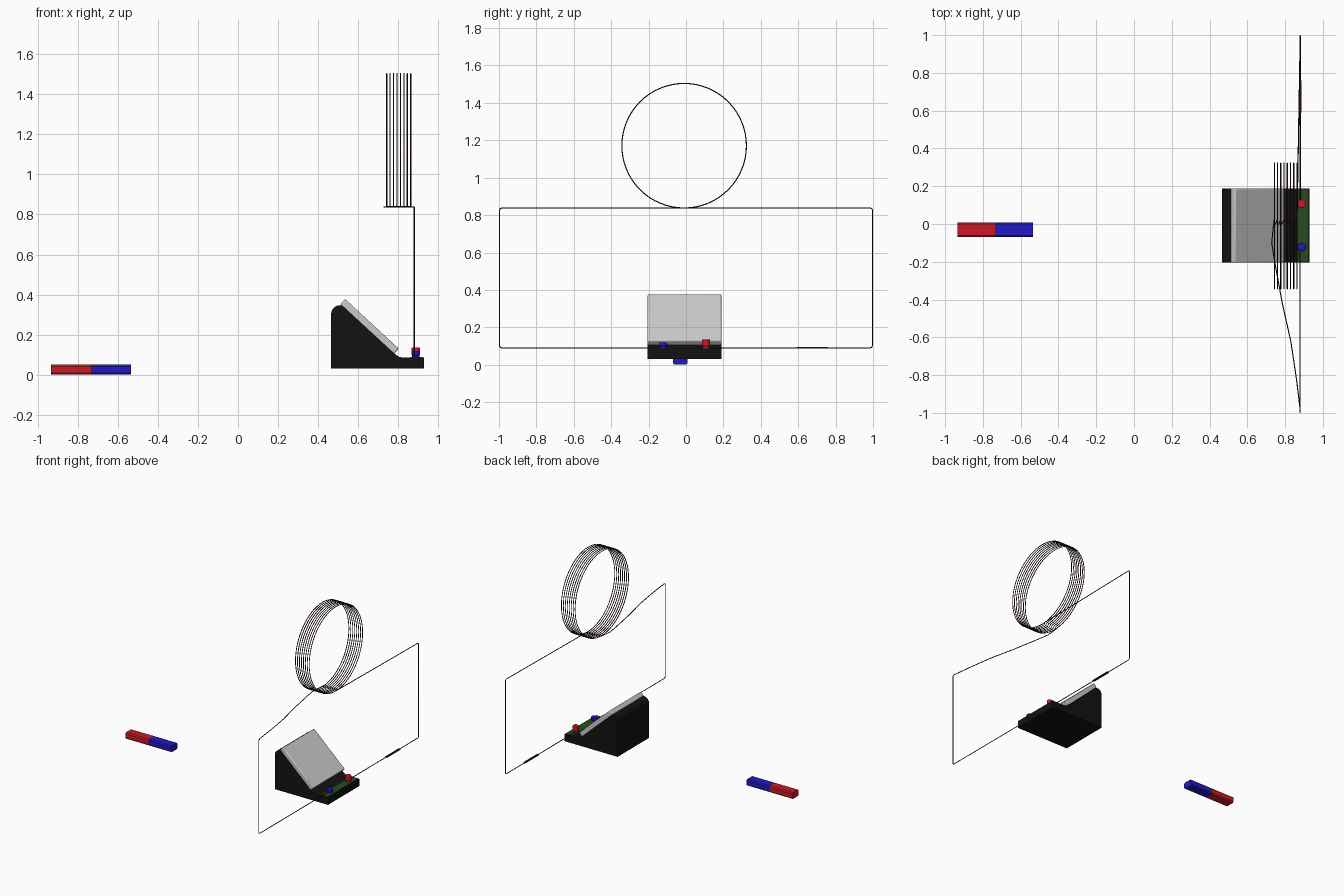
import bpy, bmesh, math
from mathutils import Vector

if "Cube" in bpy.data.objects:
    bpy.data.objects.remove(bpy.data.objects["Cube"])

def material(name, rgb):
    m = bpy.data.materials.new(name)
    m.diffuse_color = (*rgb, 1)
    m.use_nodes = True
    m.node_tree.nodes["Principled BSDF"].inputs["Base Color"].default_value = m.diffuse_color
    return m

RED = material("red", (0.6, 0.01, 0.02))
BLUE = material("blue", (0.015, 0.01, 0.55))
BLACK = material("black", (0.006, 0.006, 0.006))
GREEN = material("green", (0.02, 0.07, 0.015))
COPPER = material("dark_copper", (0.03, 0.008, 0.005))

def finish(ob, mat=None, bevel=0, segments=2):
    if mat:
        ob.data.materials.append(mat)
    if bevel:
        b = ob.modifiers.new("bevel", 'BEVEL')
        b.width, b.segments, b.limit_method = bevel, segments, 'ANGLE'
    bpy.ops.object.select_all(action='DESELECT')
    ob.select_set(True)
    bpy.context.view_layer.objects.active = ob
    bpy.ops.object.shade_smooth_by_angle(angle=math.radians(35))
    return ob

def prism(name, profile, start, offset, place, mat=None, bevel=0):
    """Extrude a 2D profile; place maps (a, b, along) to a 3D point."""
    bm = bmesh.new()
    face = bm.faces.new([bm.verts.new(place(a, b, start)) for a, b in profile])
    ext = bmesh.ops.extrude_face_region(bm, geom=[face])["geom"]
    step = Vector(place(0, 0, offset)) - Vector(place(0, 0, 0))
    bmesh.ops.translate(bm, vec=step, verts=[v for v in ext if isinstance(v, bmesh.types.BMVert)])
    bmesh.ops.recalc_face_normals(bm, faces=bm.faces)
    me = bpy.data.meshes.new(name)
    bm.to_mesh(me)
    bm.free()
    ob = bpy.data.objects.new(name, me)
    bpy.context.collection.objects.link(ob)
    return finish(ob, mat, bevel)

def box(name, lo, hi, mat=None):
    prof = [(lo[0], lo[1]), (hi[0], lo[1]), (hi[0], hi[1]), (lo[0], hi[1])]
    return prism(name, prof, lo[2], hi[2] - lo[2], lambda a, b, t: (a, b, t), mat)

def cylinder(name, x, y, z0, z1, r, mat, bevel=0):
    bpy.ops.mesh.primitive_cylinder_add(vertices=24, radius=r, depth=z1 - z0,
                                        location=(x, y, (z0 + z1) / 2))
    ob = bpy.context.object
    ob.name = name
    return finish(ob, mat, bevel)

def wire(name, pts, r=0.003):
    cu = bpy.data.curves.new(name, 'CURVE')
    cu.dimensions = '3D'
    cu.bevel_depth, cu.bevel_resolution, cu.use_fill_caps = r, 1, True
    sp = cu.splines.new('POLY')
    sp.points.add(len(pts) - 1)
    for p, co in zip(sp.points, pts):
        p.co = (*co, 1)
    ob = bpy.data.objects.new(name, cu)
    bpy.context.collection.objects.link(ob)
    bpy.ops.object.select_all(action='DESELECT')
    ob.select_set(True)
    bpy.context.view_layer.objects.active = ob
    bpy.ops.object.convert(target='MESH')
    return finish(bpy.context.object, COPPER)

along_x = lambda a, b, t: (t, a, b)
along_y = lambda a, b, t: (a, t, b)

# Bar magnet: chamfered section, one half per pole
c = 0.008
y0, y1, zt = -0.07, 0.008, 0.05
section = [(y0 + c, 0), (y1 - c, 0), (y1, c), (y1, zt - c),
           (y1 - c, zt), (y0 + c, zt), (y0, zt - c), (y0, c)]
prism("magnet_red_pole", section, -0.935, 0.2, along_x, RED)
prism("magnet_blue_pole", section, -0.735, 0.2, along_x, BLUE)

# Meter body: sloped wedge with rounded back corner
Y0, YW = -0.205, 0.394
body = [(0.465, 0.03), (0.93, 0.03), (0.93, 0.085), (0.825, 0.085),
        (0.808, 0.088), (0.793, 0.096), (0.778, 0.108), (0.524, 0.343)]
body += [(0.51 - 0.045 * math.sin(t), 0.302 + 0.045 * math.cos(t))
         for t in [i * math.pi / 12 for i in range(7)]]
prism("meter_body", body, Y0, YW, along_y, BLACK)

# Meter screen: slab lying on the slope
screen = [(0.510, 0.351), (0.535, 0.378), (0.803, 0.130), (0.778, 0.103)]
prism("meter_screen", screen, Y0, YW, along_y, None, 0.006)

# Terminal board and its two terminals
box("terminal_board", (0.862, -0.198, 0.08), (0.922, 0.182, 0.088), GREEN)
for label, y, top, mat in (("red", 0.107, 0.135, RED), ("blue", -0.122, 0.118, BLUE)):
    cylinder(label + "_terminal_base", 0.888, y, 0.085, 0.1, 0.018, mat)
    cylinder(label + "_terminal_cap", 0.888, y, 0.097, top, 0.022, mat, 0.004)

# Wire from the red terminal, through the coil, to the blue terminal
X, LOW, HIGH, R, CY = 0.88, 0.09, 0.838, 0.333, -0.01
CZ = HIGH + R
e = 0.012
half = lambda s, end: [(X, end, LOW), (X, s * (0.997 - e), LOW), (X, s * (0.997 - e * 0.3), LOW + e * 0.3),
                       (X, s * 0.997, LOW + e), (X, s * 0.997, HIGH - e),
                       (X, s * (0.997 - e * 0.3), HIGH - e * 0.3), (X, s * (0.997 - e), HIGH)]
path = half(1, 0.107)
TURNS, N = 8, 64
for k in range(TURNS):
    x = 0.8625 - k * 0.0171
    for i in range(N):
        t = 2 * math.pi * i / N
        path.append((x, CY - R * math.sin(t), CZ - R * math.cos(t)))
path += [(0.738, CY, HIGH), (0.729, -0.1, HIGH), (0.745, -0.2, HIGH), (0.785, -0.42, HIGH),
         (0.83, -0.62, HIGH), (0.86, -0.82, HIGH)]
path += half(-1, -0.122)[::-1]
wire("coil_and_leads", path)

# Flat splice on the red lead
box("wire_splice", (0.873, 0.59, 0.086), (0.888, 0.76, 0.094), COPPER)
